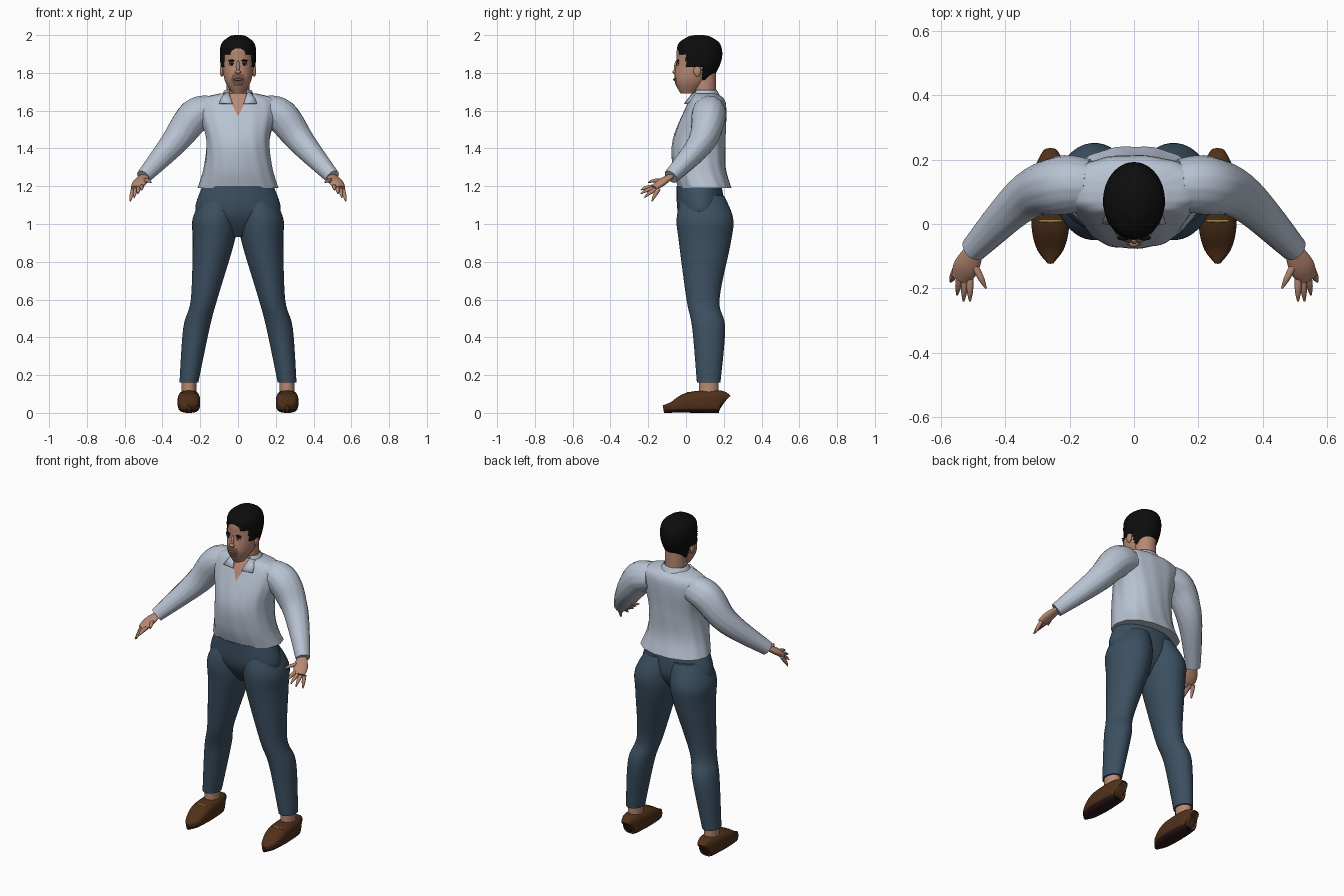
import bpy, bmesh, math
from mathutils import Vector, Matrix

default_cube = bpy.data.objects.get("Cube")
if default_cube:
    bpy.data.objects.remove(default_cube)


def make_material(name, red, green, blue):
    material = bpy.data.materials.new(name)
    material.use_nodes = True
    color = (red, green, blue, 1)
    material.diffuse_color = color
    material.node_tree.nodes["Principled BSDF"].inputs["Base Color"].default_value = color
    return material


SKIN = make_material("skin", .48, .25, .17)
SHIRT = make_material("pale_blue_cotton", .48, .54, .64)
PANTS = make_material("slate_blue_cloth", .045, .08, .12)
HAIR = make_material("black_hair", .004, .004, .004)
LEATHER = make_material("brown_leather", .08, .03, .01)
SOLE = make_material("dark_sole", .03, .01, .01)
BRASS = make_material("brass", .3, .2, .05)
WHITE = make_material("eye_white", .6, .6, .6)
STUBBLE = make_material("stubble_and_lips", .2, .1, .07)


def finish(name, bm, materials, mirrored=False, thickness=None):
    bmesh.ops.recalc_face_normals(bm, faces=bm.faces)
    mesh = bpy.data.meshes.new(name)
    bm.to_mesh(mesh)
    bm.free()
    mesh.shade_smooth()
    mesh.set_sharp_from_angle(angle=math.radians(50))
    for material in materials:
        mesh.materials.append(material)
    part = bpy.data.objects.new(name, mesh)
    bpy.context.collection.objects.link(part)
    if thickness:
        part.modifiers.new("thickness", "SOLIDIFY").thickness = thickness
    if mirrored:
        part.modifiers.new("mirror", "MIRROR")


def catmull_rom(before, start, end, after, t):
    """Blend two rings with tangents taken from their neighbours."""
    leaving, arriving = (end - before) / 2, (after - start) / 2
    change = end - start
    bend = 3 * change - 2 * leaving - arriving
    twist = leaving + arriving - 2 * change
    return start + t * (leaving + t * (bend + t * twist))


def smooth_rings(keys, steps):
    padded = [keys[0], *keys, keys[-1]]
    rings = []
    for group in zip(padded, padded[1:], padded[2:], padded[3:]):
        for step in range(steps):
            rings.append([catmull_rom(*values, step / steps) for values in zip(*group)])
    return rings + [list(keys[-1])]


def loft(keys, aspect=1, sides=40, steps=6, power=2, along=False, fold=0, capped=True):
    """Skin rings of (x, y, z, width, depth); depth defaults to width * aspect."""
    keys = [key if len(key) > 4 else (*key, key[-1] * aspect) for key in keys]
    rings = smooth_rings(keys, steps)
    centres = [Vector(ring[:3]) for ring in rings]
    bm = bmesh.new()
    rows = []
    for i, (centre, ring) in enumerate(zip(centres, rings)):
        across, outward = Vector((1, 0, 0)), Vector((0, 1, 0))
        if along:
            tangent = centres[min(i + 1, len(centres) - 1)] - centres[max(i - 1, 0)]
            across = tangent.cross(Vector((0, 0, 1))).normalized()
            outward = across.cross(tangent).normalized()
        row = []
        for k in range(sides):
            angle = math.tau * (k + .5) / sides
            cosine, sine = math.cos(angle), math.sin(angle)
            crease = 1 + fold * math.sin(9 * angle + 12 * centre.z) * math.cos(5 * angle)
            side = math.copysign(abs(cosine) ** (2 / power), cosine) * ring[-2]
            front = math.copysign(abs(sine) ** (2 / power), sine) * ring[-1]
            row.append(bm.verts.new(centre + crease * (across * side + outward * front)))
        rows.append(row)
    for lower, upper in zip(rows, rows[1:]):
        for k in range(sides):
            bm.faces.new((lower[k - 1], lower[k], upper[k], upper[k - 1]))
    if capped:
        bm.faces.new(rows[0])
        bm.faces.new(rows[-1])
    return bm


def centred(*keys):
    return [(0, *key) for key in keys]


def cut(bm, point, normal):
    everything = bm.verts[:] + bm.edges[:] + bm.faces[:]
    bmesh.ops.bisect_plane(bm, geom=everything, plane_co=point, plane_no=normal)


def paint(bm, rule):
    for face in bm.faces:
        face.material_index = int(rule(face.calc_center_median()))


def trim(bm, rule):
    unwanted = [face for face in bm.faces if rule(face.calc_center_median())]
    bmesh.ops.delete(bm, geom=unwanted, context="FACES")


def ball(name, location, size, material, mirrored=False):
    bm = bmesh.new()
    placement = Matrix.Translation(location) @ Matrix.Diagonal((*size, 1))
    bmesh.ops.create_uvsphere(bm, u_segments=20, v_segments=12, radius=1, matrix=placement)
    finish(name, bm, [material], mirrored)


# Trousers: seat and mirrored legs
seat = centred((.07, 1.2, .19, .12), (.08, 1.05, .22, .12), (.08, .93, .04, .04))
finish("trouser_seat", loft(seat), [PANTS])
leg = [(.09, .09, 1.15, .09), (.12, .1, 1.03, .12), (.13, .1, .9, .11),
       (.18, .09, .6, .07), (.22, .12, .45, .07), (.26, .12, .16, .05)]
finish("trouser_leg", loft(leg, aspect=1.25), [PANTS], mirrored=True)

# Shirt body, cut to an open V at the neck
shirt = loft(centred((.1, 1.19, .21, .14), (.07, 1.3, .18, .14), (.07, 1.45, .17, .14),
                     (.11, 1.64, .21, .1), (.1, 1.69, .1, .06)),
             sides=72, power=2.3, fold=.02)
for side in (-1, 1):
    cut(shirt, (0, 0, 1.57), (side, 0, -.5))
paint(shirt, lambda spot: spot.y < .08 and abs(spot.x) < (spot.z - 1.57) / 2)
finish("shirt_body", shirt, [SHIRT, SKIN])

# Sleeves
arm = [(.14, .12, 1.6, .08), (.23, .12, 1.57, .09), (.34, .08, 1.43, .07), (.5, -.08, 1.25, .04)]
finish("sleeve", loft(arm, along=True, fold=.03), [SHIRT], mirrored=True)

# Collar: band round the neck and two folded points
band = loft(centred((.1, 1.66, .1), (.1, 1.71, .07)), aspect=.9, capped=False)
trim(band, lambda spot: spot.y < .05 and abs(spot.x) < .05)
finish("collar_band", band, [SHIRT], thickness=.006)
flap = bmesh.new()
corners = [(.05, .04, 1.7), (.08, .06, 1.69), (.1, 0, 1.64), (.03, -.01, 1.64)]
flap.faces.new([flap.verts.new(corner) for corner in corners])
finish("collar_point", flap, [SHIRT], mirrored=True, thickness=.008)

# Hands: palm, thumb and a fan of fingers
palm = [(.49, -.07, 1.26, .025), (.52, -.13, 1.22, .04), (.54, -.17, 1.19, .03)]
finish("palm", loft(palm, aspect=.5, along=True), [SKIN], mirrored=True)
digits = {"thumb": (Vector((.5, -.12, 1.23)), Vector((.46, -.2, 1.22)))}
for i, name in enumerate(("index_finger", "middle_finger", "ring_finger", "little_finger")):
    knuckle = Vector((.51 + i * .015, -.16 + i * .005, 1.2 - i * .005))
    fingertip = Vector((.51 + i * .02, -.24 + i * (i - 1) * .01, 1.18 - i * .02))
    digits[name] = (knuckle, fingertip)
for name, (base, tip) in digits.items():
    middle = base.lerp(tip, .6) + Vector((0, 0, .005))
    finger = [(*base, .012), (*middle, .01), (*tip, .003)]
    finish(name, loft(finger, sides=12, along=True), [SKIN], mirrored=True)

# Ankles and loafers; each shoe ring is as deep as it is high, so the sole lies flat
ANKLE_X = .26
ankle = [(ANKLE_X, .12, .05, .04), (ANKLE_X, .12, .18, .04)]
finish("ankle", loft(ankle, aspect=1.3), [SKIN], mirrored=True)
shoe_profile = [(.2, .05, .02), (.17, .06, .05), (.02, .055, .06), (-.07, .03, .045), (-.12, .02, .01)]
shoe = loft([(ANKLE_X, y, height, width, height) for y, height, width in shoe_profile],
            power=3, along=True)
cut(shoe, (0, 0, .02), (0, 0, 1))
paint(shoe, lambda spot: spot.z < .02)
finish("loafer", shoe, [LEATHER, SOLE], mirrored=True)
ball("loafer_bar", (ANKLE_X, .01, .105), (.04, .006, .006), BRASS, mirrored=True)

# Neck and head, with a shadow of beard round the mouth
finish("neck", loft(centred((.1, 1.63, .06), (.1, 1.8, .06))), [SKIN])
skull = [(.01, 1.69, .03), (.03, 1.76, .07), (.06, 1.86, .085),
         (.06, 1.94, .08), (.06, 1.98, .04), (.06, 1.99, .01)]
head = loft(centred(*skull), aspect=1.3, sides=64)
MOUTH = Vector((0, -.06, 1.765))
paint(head, lambda spot: (spot - MOUTH).length < .04)
finish("head", head, [SKIN, STUBBLE])


def below_hairline(spot):
    """Forehead, sideburn, ear and nape each have their own hairline."""
    if spot.y < 0:
        return spot.z < 1.9
    if spot.y < .09:
        return spot.z < 1.83
    return spot.z < 1.76


# Hair: the skull swelled outward and trimmed along the hairline
scalp = centred(*[(y + .01, z + .01, radius + .01) for y, z, radius in skull])
hair = loft(scalp, aspect=1.25, sides=72, steps=10)
trim(hair, below_hairline)
finish("hair", hair, [HAIR], thickness=.01)

# Face details
EYE = Vector((.033, -.043, 1.845))
UP = Vector((0, 0, 1))
ball("eye", EYE, (.015, .006, .006), WHITE, mirrored=True)
ball("iris", EYE + Vector((0, -.004, 0)), (.006, .004, .006), HAIR, mirrored=True)
ball("upper_lash", EYE + UP * .007, (.017, .007, .003), HAIR, mirrored=True)
ball("eyebrow", EYE + UP * .02, (.02, .008, .005), HAIR, mirrored=True)
ball("ear", (.086, .06, 1.81), (.01, .02, .03), SKIN, mirrored=True)
ball("lips", MOUTH, (.024, .008, .007), STUBBLE)
ball("nose_bridge", (0, -.05, 1.83), (.01, .013, .035), SKIN)
ball("nose_tip", (0, -.06, 1.805), (.015, .012, .01), SKIN)
